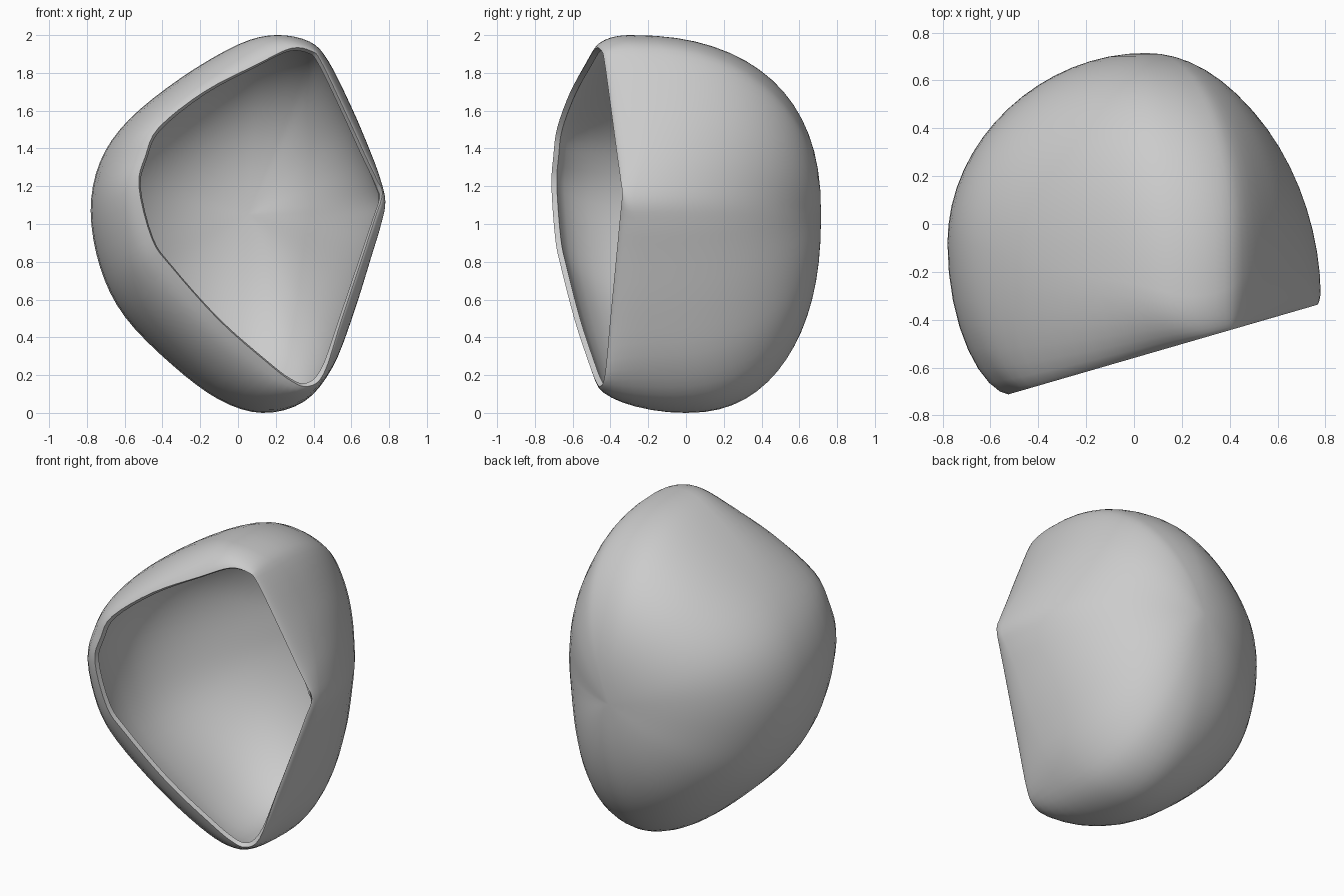
import bpy, bmesh, math
from mathutils import Vector

if "Cube" in bpy.data.objects:
    bpy.data.objects.remove(bpy.data.objects["Cube"])

# Meridians of the pod: widest point (x, z, y) and rim point (x, z)
MERIDIANS = [
    (.78, 1.12, -.28, .765, 1.16), (.75, 1.25, -.25, .735, 1.235),
    (.69, 1.41, -.2, .675, 1.36), (.60, 1.62, -.17, .56, 1.61),
    (.48, 1.86, -.2, .44, 1.86), (.38, 1.965, -.28, .39, 1.915),
    (.20, 2.0, -.3, .28, 1.93), (0, 1.95, -.25, .1, 1.845),
    (-.3, 1.775, -.2, -.18, 1.70), (-.58, 1.55, -.12, -.42, 1.51),
    (-.73, 1.33, -.08, -.49, 1.36), (-.78, 1.07, -.08, -.525, 1.2),
    (-.73, .77, -.08, -.455, .92), (-.6, .51, -.05, -.35, .77),
    (-.35, .255, 0, -.1, .49), (-.1, .07, 0, .15, .27),
    (.13, 0, 0, .28, .17), (.35, .06, -.05, .37, .14),
    (.5, .24, -.12, .455, .21), (.61, .52, -.18, .55, .5),
    (.71, .84, -.22, .67, .86), (.758, 1.0, -.25, .725, 1.03),
]
CX, CZ, BACK = .05, 1.05, .715
SUB, FRONT_STEPS, BACK_STEPS = 4, 8, 16


def closed_spline(rows, sub):
    """Catmull-Rom through a closed list of tuples."""
    n, out = len(rows), []
    for i in range(n):
        a, b, c, d = (rows[(i + k) % n] for k in (-1, 0, 1, 2))
        for s in range(sub):
            t = s / sub
            out.append([.5 * (2 * q + (r - p) * t + (2 * p - 5 * q + 4 * r - u) * t * t
                              + (3 * q - p - 3 * r + u) * t ** 3)
                        for p, q, r, u in zip(a, b, c, d)])
    return out


def meridian(mx, mz, my, rx, rz):
    """Points from the slanted rim, over the widest point, toward the back."""
    pts = []
    ry = -.56 + .29 * rx
    # Rounded lip rolling in to the opening
    for i in range(FRONT_STEPS):
        a = math.pi / 2 * (1 - i / FRONT_STEPS)
        t, k = math.sin(a), 1 - max(math.cos(a), 0) ** 1.2
        pts.append(Vector((mx + (rx - mx) * k, my + (ry - my) * t, mz + (rz - mz) * k)))
    # Domed back, cross-section growing rounder with depth
    dx, dz = mx - CX, mz - CZ
    ang = math.atan2(dz, dx)
    c, s = math.cos(ang), math.sin(ang)
    e = 1 / math.hypot(c / .78, s)
    p = 2.0 - .2 * max(c, 0) ** 2 + .33 * s * s
    for i in range(BACK_STEPS):
        f = math.pi / 2 * i / BACK_STEPS
        k, t = math.cos(f) ** (2 / p), math.sin(f) ** (2 / p)
        w = .6 * math.sin(f) ** 2
        pts.append(Vector((CX + k * (dx + (e * c - dx) * w), my + (BACK - my) * t,
                           CZ + k * (dz + (e * s - dz) * w))))
    return pts


# Hollow pod shell
bm = bmesh.new()
cols = [[bm.verts.new(v) for v in meridian(*row)] for row in closed_spline(MERIDIANS, SUB)]
apex = bm.verts.new((CX, BACK, CZ))
for a, b in zip(cols, cols[1:] + cols[:1]):
    for i in range(len(a) - 1):
        bm.faces.new((a[i], b[i], b[i + 1], a[i + 1]))
    bm.faces.new((a[-1], b[-1], apex))
bm.normal_update()
if apex.normal.y < 0:
    bmesh.ops.reverse_faces(bm, faces=bm.faces)
mesh = bpy.data.meshes.new("hollow_shell")
bm.to_mesh(mesh)
bm.free()
shell = bpy.data.objects.new("hollow_shell", mesh)
bpy.context.collection.objects.link(shell)

# Wall thickness, growing inward
wall = shell.modifiers.new("wall", 'SOLIDIFY')
wall.thickness = .03
wall.offset = -1

bpy.context.view_layer.objects.active = shell
shell.select_set(True)
bpy.ops.object.modifier_apply(modifier="wall")
bpy.ops.object.shade_smooth_by_angle(angle=math.radians(40))
